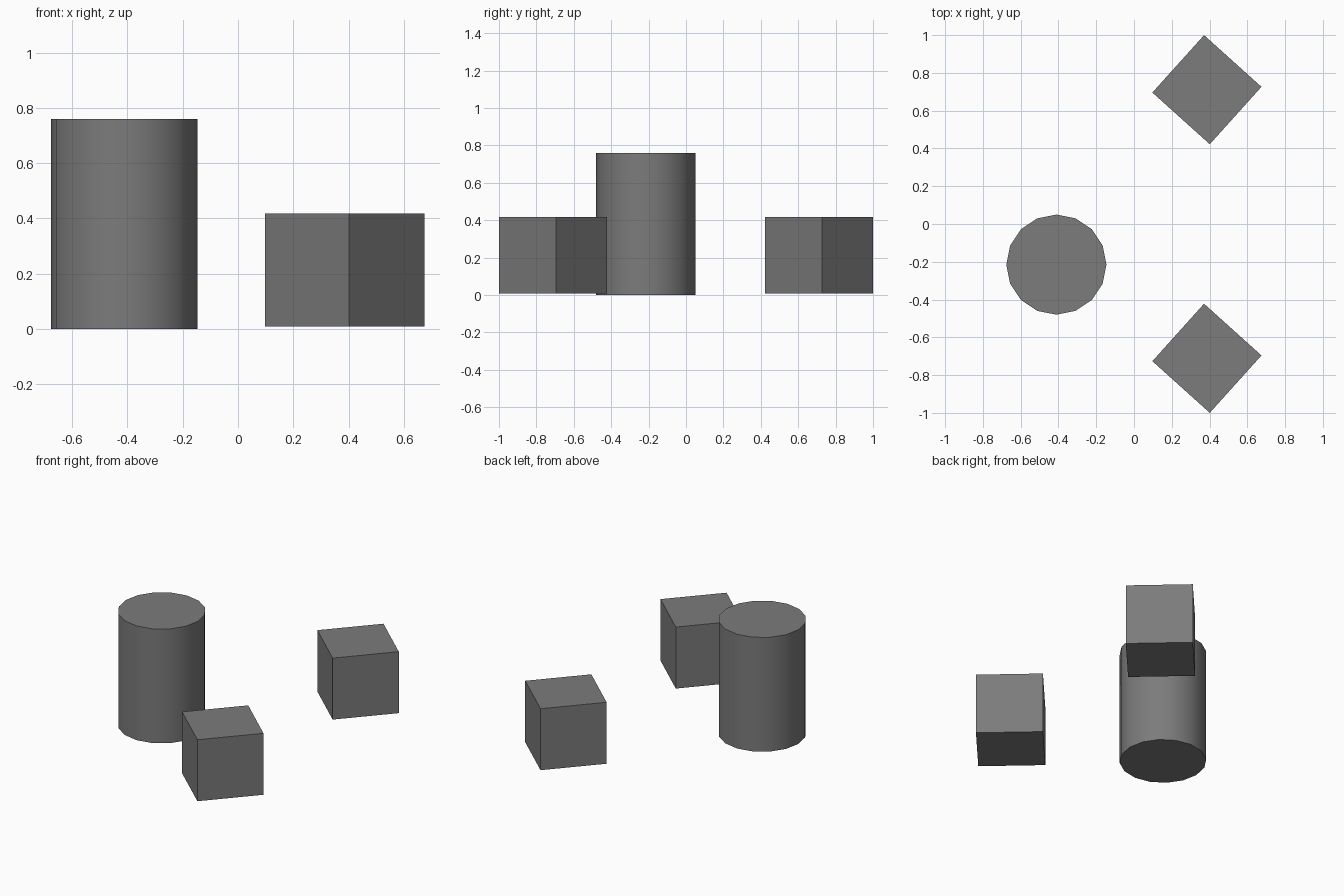
import bpy
from math import radians

if "Cube" in bpy.data.objects:
    bpy.data.objects.remove(bpy.data.objects["Cube"])

# Dark grey shared by all parts
dark_grey = bpy.data.materials.new("dark_grey")
dark_grey.diffuse_color = (0.2, 0.2, 0.2, 1)
dark_grey.use_nodes = True
dark_grey.node_tree.nodes["Principled BSDF"].inputs["Base Color"].default_value = dark_grey.diffuse_color


def finish(name):
    part = bpy.context.object
    part.name = name
    part.data.materials.append(dark_grey)


# Tall round pillar, 16 sides, standing on the ground
bpy.ops.mesh.primitive_cylinder_add(vertices=16, radius=0.265, depth=0.76,
                                    location=(-0.411, -0.215, 0.38))
bpy.ops.object.shade_smooth_by_angle(angle=radians(30))
finish("round_pillar")

# Two matching cubes, turned on their corners and slightly raised
for name, y in (("front_cube", -0.711), ("back_cube", 0.711)):
    bpy.ops.mesh.primitive_cube_add(size=0.409, location=(0.386, y, 0.214),
                                    rotation=(0, 0, radians(48)))
    finish(name)
